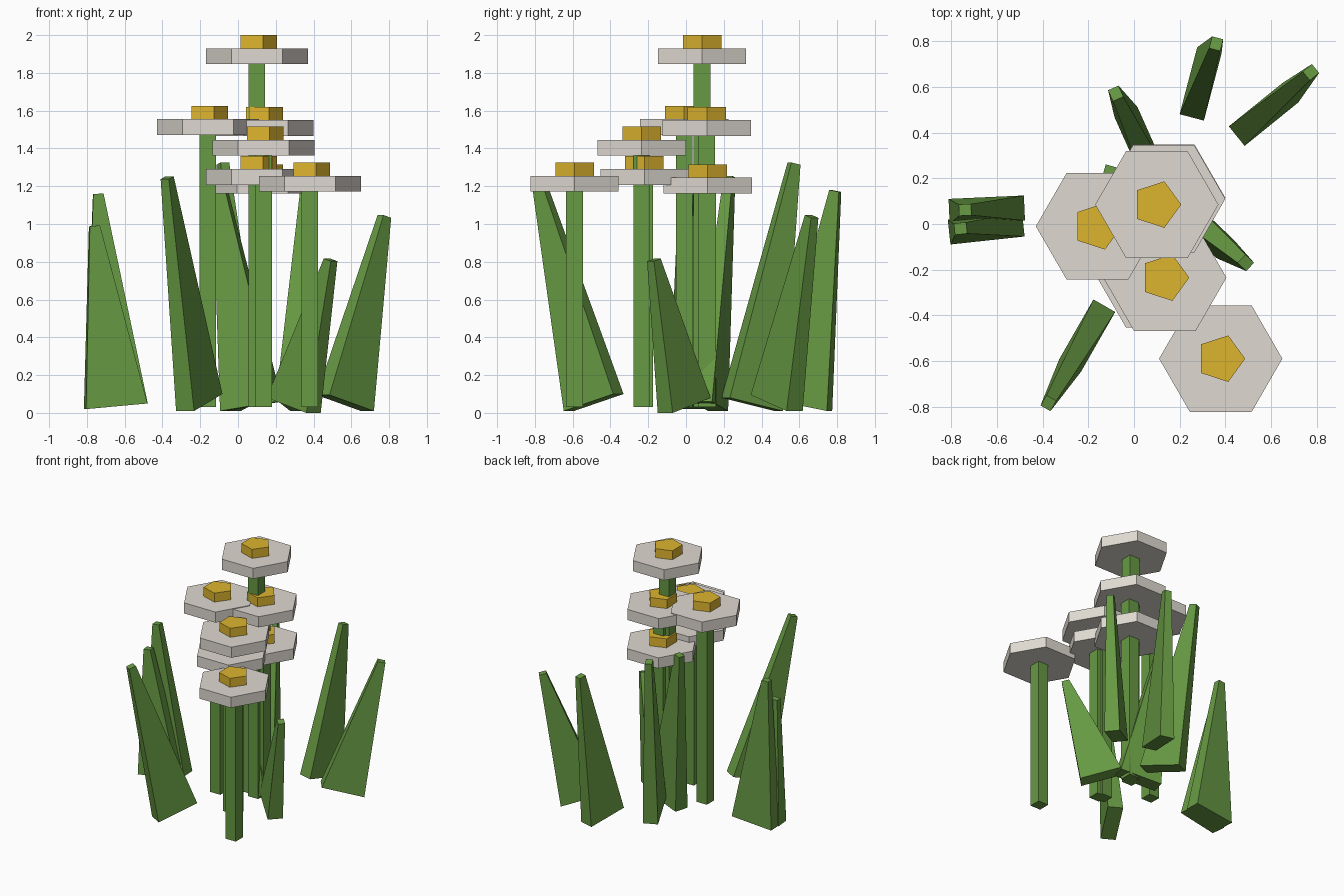
import bpy, bmesh, math
from mathutils import Vector

if "Cube" in bpy.data.objects:
    bpy.data.objects.remove(bpy.data.objects["Cube"])


def material(name, rgb):
    m = bpy.data.materials.new(name)
    m.diffuse_color = (*rgb, 1)
    m.use_nodes = True
    m.node_tree.nodes["Principled BSDF"].inputs["Base Color"].default_value = m.diffuse_color
    return m


green = material("leaf green", (0.135, 0.32, 0.056))
cream = material("petal cream", (0.74, 0.70, 0.64))
yellow = material("centre yellow", (0.73, 0.46, 0.028))


def add_object(name, bm, mat):
    bmesh.ops.recalc_face_normals(bm, faces=bm.faces)
    me = bpy.data.meshes.new(name)
    bm.to_mesh(me)
    bm.free()
    me.materials.append(mat)
    bpy.context.collection.objects.link(bpy.data.objects.new(name, me))


def prism(name, mat, x, y, z0, z1, r, sides, turn=0.0):
    """Upright prism with its first corner at angle turn."""
    bm = bmesh.new()
    rings = []
    for z in (z0, z1):
        rings.append([bm.verts.new((x + r * math.cos(turn + i * math.tau / sides),
                                    y + r * math.sin(turn + i * math.tau / sides), z))
                      for i in range(sides)])
    low, high = rings
    bm.faces.new(low)
    bm.faces.new(high)
    for i in range(sides):
        j = (i + 1) % sides
        bm.faces.new((low[i], low[j], high[j], high[i]))
    add_object(name, bm, mat)


def leaf(name, inner, outer, tip, width=0.11):
    """Tapered blade: wide base from inner to outer, small square tip."""
    inner, outer, tip = Vector(inner), Vector(outer), Vector(tip)
    along = (outer - inner).normalized()
    side = Vector((-along.y, along.x, 0)).normalized()
    bm = bmesh.new()
    w, t, d = side * width / 2, side * 0.025, along * 0.027
    low = [bm.verts.new(p) for p in (inner - w, outer - w, outer + w, inner + w)]
    high = [bm.verts.new(p) for p in (tip - d - t, tip + d - t, tip + d + t, tip - d + t)]
    bm.faces.new(low)
    bm.faces.new(high)
    for i in range(4):
        j = (i + 1) % 4
        bm.faces.new((low[i], low[j], high[j], high[i]))
    add_object(name, bm, green)


# Flowers: x, y and height of the centre's top
flowers = [(0.10, 0.085, 2.00), (-0.16, -0.01, 1.625), (0.13, 0.11, 1.62),
           (0.135, -0.235, 1.515), (0.38, -0.59, 1.325), (0.10, -0.22, 1.36),
           (0.13, 0.115, 1.315)]
for n, (x, y, top) in enumerate(flowers, 1):
    prism(f"stem_{n}", green, x, y, 0.03, top - 0.11, 0.0625, 4, math.pi / 4)
    prism(f"petals_{n}", cream, x, y, top - 0.153, top - 0.07, 0.27, 6)
    prism(f"flower_centre_{n}", yellow, x, y, top - 0.11, top, 0.107, 5)

# Leaves: inner base, outer base, tip
leaves = [
    ((0.253, 0.467, 0.07), (0.33, 0.76, 0.01), (0.36, 0.79, 1.175)),
    ((0.45, 0.385, 0.095), (0.685, 0.575, 0.01), (0.775, 0.665, 1.04)),
    ((0.09, 0.21, 0.08), (-0.035, 0.49, 0.01), (-0.08, 0.572, 1.32)),
    ((-0.48, 0.07, 0.05), (-0.81, 0.055, 0.02), (-0.74, 0.062, 1.16)),
    ((-0.485, 0.0, 0.05), (-0.81, -0.035, 0.02), (-0.76, -0.02, 0.99)),
    ((0.19, 0.09, 0.08), (0.40, -0.11, 0.0), (0.49, -0.17, 0.81)),
    ((0.22, 0.085, 0.06), (-0.08, 0.17, 0.01), (-0.105, 0.23, 1.25)),
    ((-0.13, -0.358, 0.10), (-0.28, -0.62, 0.01), (-0.375, -0.785, 1.245)),
]
for n, points in enumerate(leaves, 1):
    leaf(f"leaf_{n}", *points)
